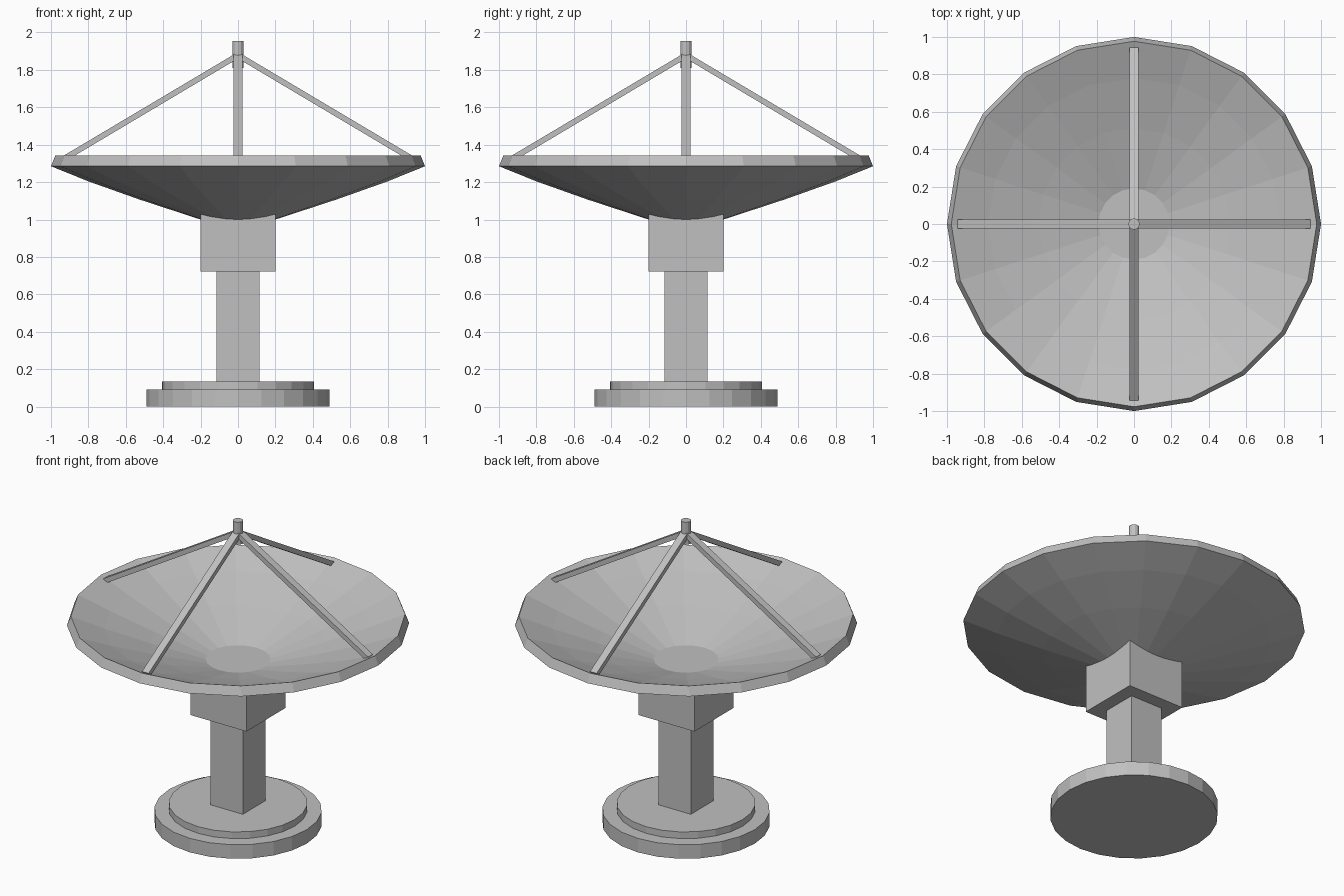
import bpy, bmesh, math
from mathutils import Matrix, Vector

if "Cube" in bpy.data.objects:
    bpy.data.objects.remove(bpy.data.objects["Cube"])

grey = bpy.data.materials.new("light grey")
grey.diffuse_color = (0.53, 0.53, 0.53, 1)
grey.use_nodes = True
grey.node_tree.nodes["Principled BSDF"].inputs["Base Color"].default_value = grey.diffuse_color


def finish(name, bm):
    bmesh.ops.recalc_face_normals(bm, faces=bm.faces)
    mesh = bpy.data.meshes.new(name)
    bm.to_mesh(mesh)
    bm.free()
    mesh.materials.append(grey)
    obj = bpy.data.objects.new(name, mesh)
    bpy.context.collection.objects.link(obj)
    return obj


def lathe(name, profile, sides):
    """Revolve (radius, z) points, closing both ends with flat discs."""
    bm = bmesh.new()
    rings = []
    for r, z in profile:
        angles = [2 * math.pi * i / sides for i in range(sides)]
        rings.append([bm.verts.new((r * math.cos(a), r * math.sin(a), z)) for a in angles])
    for a, b in zip(rings, rings[1:]):
        for i in range(sides):
            j = (i + 1) % sides
            bm.faces.new((a[i], a[j], b[j], b[i]))
    bm.faces.new(rings[0][::-1])
    bm.faces.new(rings[-1])
    return finish(name, bm)


def box(name, size, matrix):
    bm = bmesh.new()
    bmesh.ops.create_cube(bm, size=1, matrix=matrix @ Matrix.Diagonal((*size, 1)))
    return finish(name, bm)


# Stepped round base
lathe("base_plate", [(0.49, 0), (0.49, 0.09)], 24)
lathe("base_step", [(0.405, 0.09), (0.405, 0.133)], 24)

# Square column and mounting block
box("column", (0.23, 0.23, 0.59), Matrix.Translation((0, 0, 0.428)))
box("mount_block", (0.4, 0.4, 0.318), Matrix.Translation((0, 0, 0.881)))

# Dish: underside out to the rim, then back along the inside
lathe("dish", [(0.2, 1.0), (0.53, 1.108), (0.8, 1.204), (1.0, 1.285),
               (0.977, 1.342), (0.78, 1.262), (0.513, 1.166), (0.19, 1.06)], 20)

# Feed horn at the focus
lathe("feed_horn", [(0.03, 1.81), (0.03, 1.955)], 12)

# Four struts from the rim to the feed horn
foot, top = Vector((0.937, 0, 1.321)), Vector((0.005, 0, 1.875))
span = top - foot
lean = Matrix.Translation((foot + top) / 2) @ Matrix.Rotation(
    math.atan2(-span.z, -span.x) + math.pi, 4, 'Y')
lean = Matrix.Translation((foot + top) / 2) @ Matrix.Rotation(
    math.atan2(span.z, -span.x), 4, 'Y')
for i in range(4):
    turn = Matrix.Rotation(i * math.pi / 2, 4, 'Z')
    box(f"strut_{i + 1}", (span.length, 0.047, 0.03), turn @ lean)
